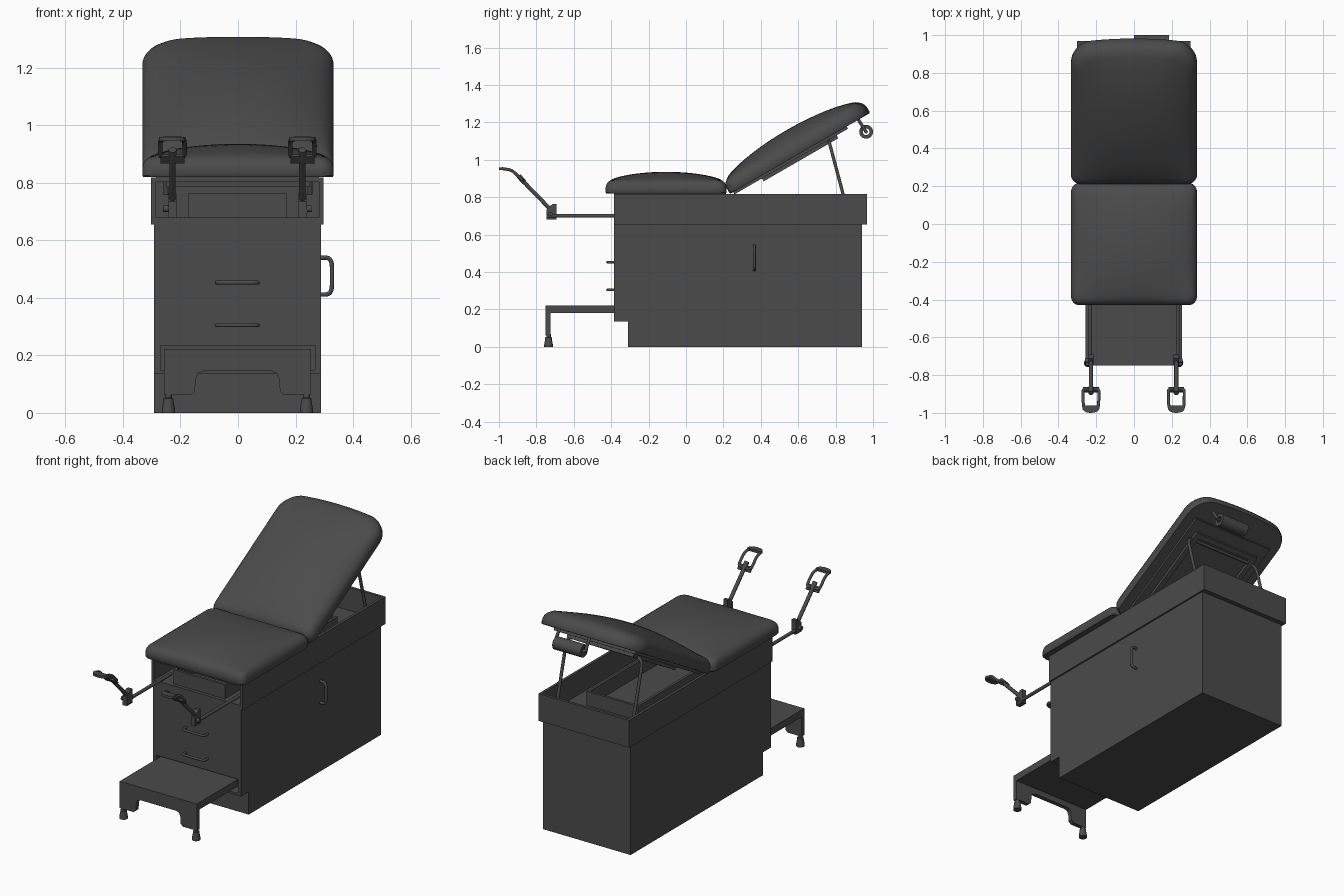
import bpy, bmesh
from math import sin, cos, pi, radians
from mathutils import Vector, Matrix

if "Cube" in bpy.data.objects:
    bpy.data.objects.remove(bpy.data.objects["Cube"])

TILT = Matrix.Translation((0, 0.235, 0.818)) @ Matrix.Rotation(radians(30), 4, 'X')
DARK = bpy.data.materials.new('dark_grey')
DARK.diffuse_color = (.07, .07, .07, 1)
DARK.use_nodes = True
DARK.node_tree.nodes["Principled BSDF"].inputs["Base Color"].default_value = DARK.diffuse_color


def finish(name, bm, smooth=False, mat=None):
    bmesh.ops.recalc_face_normals(bm, faces=bm.faces)
    me = bpy.data.meshes.new(name)
    bm.to_mesh(me)
    bm.free()
    me.materials.append(DARK)
    ob = bpy.data.objects.new(name, me)
    bpy.context.collection.objects.link(ob)
    if mat:
        ob.matrix_world = mat
    if smooth:
        bpy.ops.object.select_all(action='DESELECT')
        bpy.context.view_layer.objects.active = ob
        ob.select_set(True)
        bpy.ops.object.shade_smooth_by_angle(angle=radians(40))
    return ob


def box(name, x0, x1, y0, y1, z0, z1, mat=None):
    bm = bmesh.new()
    bmesh.ops.create_cube(bm, size=1)
    for v in bm.verts:
        v.co = ((x0 + x1) / 2 + v.co.x * (x1 - x0), (y0 + y1) / 2 + v.co.y * (y1 - y0),
                (z0 + z1) / 2 + v.co.z * (z1 - z0))
    return finish(name, bm, mat=mat)


def prism(name, pts, offset):
    bm = bmesh.new()
    f = bm.faces.new([bm.verts.new(p) for p in pts])
    r = bmesh.ops.extrude_face_region(bm, geom=[f])
    bmesh.ops.translate(bm, vec=offset, verts=[v for v in r['geom'] if isinstance(v, bmesh.types.BMVert)])
    return finish(name, bm)


def tube(name, pts, r, bend=0.0, cyclic=False):
    pts = [Vector(p) for p in pts]
    n, path = len(pts), []
    for i, p in enumerate(pts):
        if bend and (cyclic or 0 < i < n - 1):
            a, b = pts[i - 1] - p, pts[(i + 1) % n] - p
            a = p + a.normalized() * min(bend, a.length * .45)
            b = p + b.normalized() * min(bend, b.length * .45)
            for k in range(6):
                t = k / 5
                path.append(a * (1 - t) ** 2 + p * 2 * t * (1 - t) + b * t * t)
        else:
            path.append(p)
    cu = bpy.data.curves.new(name, 'CURVE')
    cu.dimensions = '3D'
    cu.bevel_depth, cu.bevel_resolution, cu.use_fill_caps = r, 3, True
    cu.materials.append(DARK)
    s = cu.splines.new('POLY')
    s.points.add(len(path) - 1)
    for q, p in zip(s.points, path):
        q.co = (*p, 1)
    s.use_cyclic_u = cyclic
    ob = bpy.data.objects.new(name, cu)
    bpy.context.collection.objects.link(ob)
    bpy.ops.object.select_all(action='DESELECT')
    bpy.context.view_layer.objects.active = ob
    ob.select_set(True)
    bpy.ops.object.convert(target='MESH')
    bpy.ops.object.shade_smooth_by_angle(angle=radians(40))


def lathe(name, profile, mat, seg=24):
    bm = bmesh.new()
    rings = [[bm.verts.new((r * cos(2 * pi * i / seg), r * sin(2 * pi * i / seg), z)) for i in range(seg)]
             for r, z in profile]
    for a, b in zip(rings, rings[1:] + rings[:1]):
        for i in range(seg):
            j = (i + 1) % seg
            bm.faces.new((a[i], a[j], b[j], b[i]))
    return finish(name, bm, True, mat)


def cushion(name, hw, y0, y1, r_low, r_high, bow, rim, dome, mat=None):
    """Padded cushion: rounded-rectangle rim rings, closed by a smooth dome."""
    out, cpts = [], []
    corners = [(hw - r_low, y0 + r_low, r_low, -90), (hw - r_high, y1 - bow - r_high, r_high, 0),
               (-hw + r_high, y1 - bow - r_high, r_high, 90), (-hw + r_low, y0 + r_low, r_low, 180)]
    for cx, cy, r, a in corners:
        cpts.append([Vector((cx + r * cos(radians(a + 9 * k)), cy + r * sin(radians(a + 9 * k)), 0))
                     for k in range(11)])
    for c, nxt in zip(cpts, cpts[1:] + cpts[:1]):
        out += c + [c[-1].lerp(nxt[0], k / 12) for k in range(1, 12)]
    ym, hl = (y0 + y1) / 2, (y1 - y0) / 2
    for p in out:
        if p.y > ym:
            p.y += bow * (1 - (p.x / hw) ** 2) * (p.y - ym) / hl
    last_in, last_z = rim[-1]
    rows = [(i, 1, z) for i, z in rim] + [(last_in, s, None) for s in (.96, .9, .8, .68, .55, .42, .28, .14, .02)]
    bm = bmesh.new()
    rings = []
    for inset, s, z in rows:
        ring = []
        for p in out:
            u, v = p.x / hw * s, (p.y - ym) / hl * s
            h = z if z is not None else last_z + dome * (max(0, 1 - u * u) ** .7) * (max(0, 1 - v * v) ** .7)
            ring.append(bm.verts.new((u * (hw - inset), ym + v * (hl - inset), h)))
        rings.append(ring)
    n = len(out)
    for a, b in zip(rings, rings[1:]):
        for i in range(n):
            j = (i + 1) % n
            bm.faces.new((a[i], a[j], b[j], b[i]))
    bm.faces.new(rings[0])
    bm.faces.new(rings[-1])
    return finish(name, bm, True, mat)


# cabinet with toe kick and a bay for the pull-out step
cab = prism('cabinet', [(-.292, -.31, 0), (-.292, .94, 0), (-.292, .94, .66), (-.292, -.385, .66),
                        (-.292, -.385, .137), (-.292, -.31, .137)], (.58, 0, 0))
cut = box('step_bay_cutter', -.27, .27, -.5, -.1, .15, .235)
cut.hide_render = True
cut.hide_viewport = True
m = cab.modifiers.new('bay', 'BOOLEAN')
m.object, m.operation, m.solver = cut, 'DIFFERENCE', 'EXACT'

# open upper tray
box('tray_floor', -.302, .298, -.385, .968, .655, .68)
box('tray_left_wall', -.302, -.286, -.385, .968, .68, .818)
box('tray_right_wall', .282, .298, -.385, .968, .68, .818)
box('tray_back_wall', -.286, .282, .952, .968, .68, .818)
box('seat_board', -.286, .282, -.385, .215, .803, .82)
box('front_rail', -.25, .25, -.375, -.355, .785, .803)

# paper drawer inside the tray
box('inner_drawer_front', -.172, .168, -.365, -.35, .68, .765)
box('inner_drawer_back', -.172, .168, .685, .70, .68, .765)
for n, x in (('left', -.172), ('right', .153)):
    box('inner_drawer_' + n, x, x + .015, -.35, .685, .68, .765)

# handles
for n, z in (('upper', .453), ('lower', .305)):
    tube(n + '_drawer_handle', [(-.073, -.38, z), (-.073, -.42, z), (.069, -.42, z), (.069, -.38, z)], .007, .02)
tube('side_door_handle', [(.28, .365, .412), (.327, .365, .412), (.327, .365, .54), (.28, .365, .54)], .008, .035)

# cushions
cushion('seat_cushion', .333, -.43, .217, .045, .045, 0,
        [(.004, .82), (0, .826), (0, .85), (.004, .867), (.012, .88), (.024, .889)], .047)
cushion('back_cushion', .333, 0, .868, .045, .11, .03,
        [(.004, 0), (0, .006), (0, .035), (.004, .052), (.012, .066), (.024, .077)], .067, TILT)

# backrest underside board and frame
box('back_board', -.27, .27, .02, .72, -.014, .002, TILT)
for n, x in (('left', -.22), ('right', .19)):
    box('back_frame_' + n, x, x + .03, .19, .65, -.032, -.012, TILT)
for n, y in (('low', .19), ('high', .62)):
    box('back_frame_' + n, -.19, .19, y, y + .03, -.032, -.012, TILT)

# backrest prop, one bent rod
tube('back_prop', [(-.25, .855, .76), (-.25, .765, 1.098), (.25, .765, 1.098), (.25, .855, .76)], .009, .05)

# paper roll under the head end
ROLL = Matrix.Translation((0, .963, 1.15)) @ Matrix.Rotation(radians(90), 4, 'Y')
lathe('paper_roll', [(.018, 0), (.037, 0), (.037, .185), (.018, .185)], ROLL)
tube('roll_spindle', [(-.012, .963, 1.15), (.197, .963, 1.15)], .009)
for n, x in (('left', -.008), ('right', .193)):
    tube('roll_bracket_' + n, [(x, .963, 1.15), (x, .915, 1.225)], .009)

# pull-out step
box('step_top', -.257, .253, -.75, -.15, .18, .222)
prism('step_apron', [(-.257, -.75, .2), (-.257, -.75, .062), (-.165, -.75, .062), (-.15, -.75, .075),
                     (-.147, -.75, .12), (-.138, -.75, .138), (-.12, -.75, .145), (.116, -.75, .145),
                     (.134, -.75, .138), (.143, -.75, .12), (.146, -.75, .075), (.161, -.75, .062),
                     (.253, -.75, .062), (.253, -.75, .2)], (0, .025, 0))
for n, x in (('left', -.242), ('right', .238)):
    lathe('step_foot_' + n, [(.001, 0), (.023, 0), (.023, .012), (.018, .04), (.018, .05), (.012, .053),
                             (.012, .07), (.001, .07)], Matrix.Translation((x, -.735, 0)))

# leg supports: rail, clamp, arm and foot loop on each side
for n, s in (('left', -1), ('right', 1)):
    c = s * .226 - .002
    tube('support_rail_' + n, [(s * .232, -.30, .70), (s * .232, -.74, .70)], .01)
    prism('support_clamp_' + n, [(c - .014, -.745, .68), (c - .014, -.692, .68), (c - .014, -.692, .765),
                                 (c - .014, -.712, .765), (c - .014, -.745, .735)], (.028, 0, 0))
    tube('clamp_knob_' + n, [(c + s * .01, -.725, .71), (c + s * .032, -.725, .71)], .012)
    tube('support_arm_' + n, [(c, -.715, .725), (c, -.88, .895)], .011)
    tube('arm_socket_' + n, [(c, -.865, .88), (c, -.895, .915)], .014)
    tube('foot_loop_' + n, [(c - .042, -.872, .888), (c - .042, -.93, .945), (c - .038, -.982, .953),
                            (c + .038, -.982, .953), (c + .042, -.93, .945), (c + .042, -.872, .888)],
         .008, .02, True)
    prism('toe_strap_' + n, [(c + .046 * cos(k * pi / 10), -.962 - .038 * sin(k * pi / 10) ** .6
                              if 0 < k < 10 else -.962, .945) for k in range(11)], (0, 0, .015))
    prism('heel_plate_' + n, [(c - .042, -.862, .875), (c - .042, -.885, .899), (c - .042, -.892, .892),
                              (c - .042, -.869, .868)], (.084, 0, 0))
